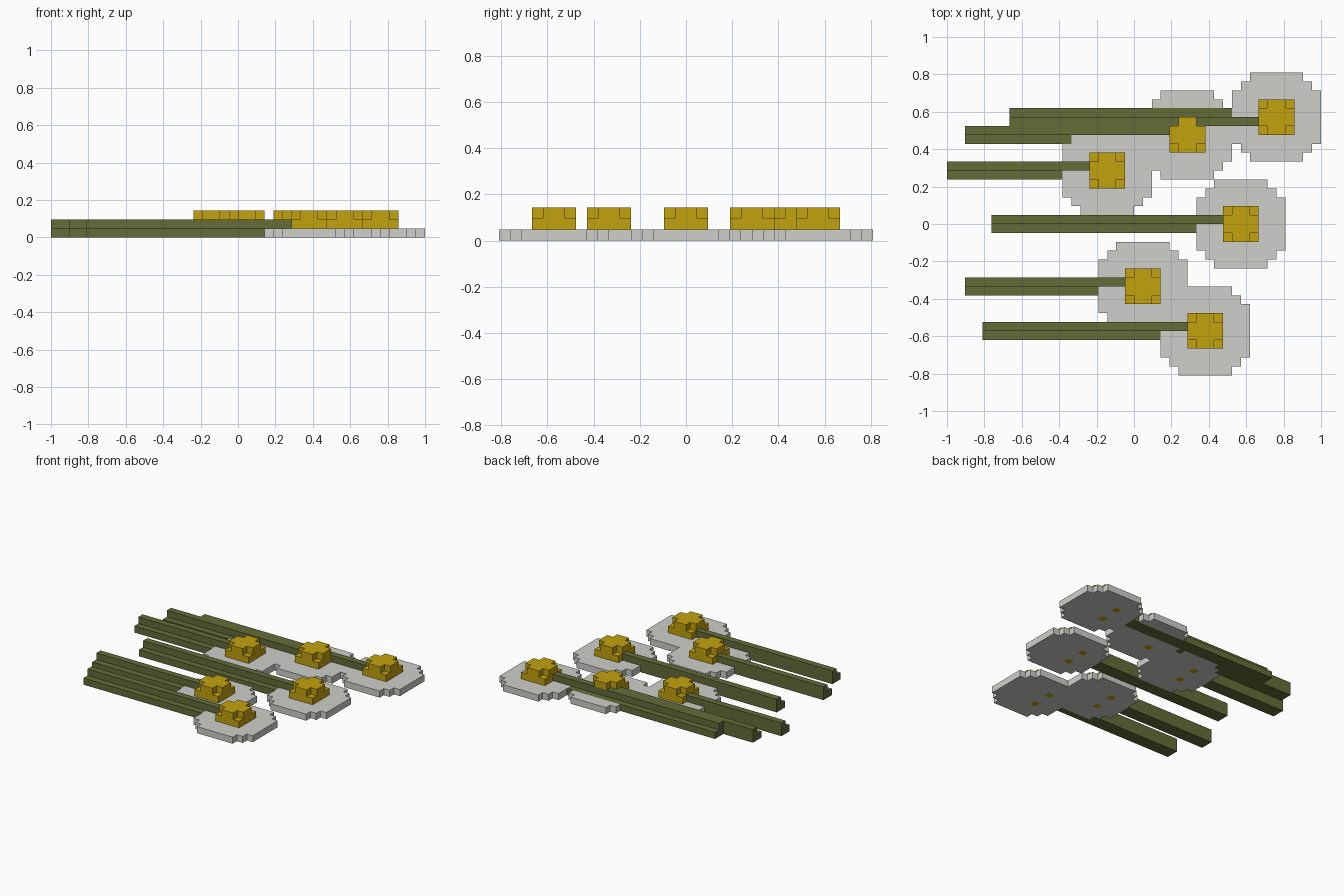
import bpy, bmesh
from mathutils import Vector

cube = bpy.data.objects.get("Cube")
if cube:
    bpy.data.objects.remove(cube, do_unlink=True)

UNIT = 2 / 42                      # edge of one block
ORIGIN = Vector((-1, -17 * UNIT, 0))


def material(name, rgb):
    m = bpy.data.materials.new(name)
    m.use_nodes = True
    m.diffuse_color = (*rgb, 1)
    m.node_tree.nodes["Principled BSDF"].inputs["Base Color"].default_value = (*rgb, 1)
    return m


MATS = {
    "petals": material("petal white", (0.62, 0.63, 0.59)),
    "centre": material("pollen yellow", (0.55, 0.36, 0.004)),
    "stem": material("stem green", (0.127, 0.15, 0.04)),
}

cells = {}                         # block position -> part name


def fill(part, xs, ys, zs):
    for x in xs:
        for y in ys:
            for z in zs:
                cells[x, y, z] = part


def stem(name, x, y, start, high, low):
    """L-shaped stem: a tall row that reaches the centre beside a low row."""
    fill("stem_" + name, range(start, x), [y + high, y + low], [0])
    fill("stem_" + name, range(start, x + 3), [y + high], [1])


def petals(name, x, y):
    """Round disc of ten rows, narrowed at both ends."""
    for row in range(10):
        inset = max(0, 2 - min(row, 9 - row))
        fill("petals_" + name, range(x + inset, x + 10 - inset), [y + row], [0])


def centre(name, x, y):
    """Square block, a cross on top, and two roots through the disc."""
    part = "centre_" + name
    fill(part, range(x + 3, x + 7), range(y + 3, y + 7), [1])
    fill(part, range(x + 3, x + 7), range(y + 4, y + 6), [2])
    fill(part, range(x + 4, x + 6), range(y + 3, y + 7), [2])
    fill(part, [x + 3], [y + 3, y + 6], [0])


# name, disc corner x and y, stem start
FLOWERS = [
    ("front", 24, 0, 4), ("front_inner", 17, 5, 2), ("middle", 28, 12, 5),
    ("back_inner", 13, 18, 0), ("back_middle", 22, 22, 2),
]
for name, x, y, start in FLOWERS:
    stem(name, x, y, start, 5, 4)
for name, x, y, start in FLOWERS:
    petals(name, x, y)
    centre(name, x, y)

# The rear flower lies over its neighbour, its stem mirrored
stem("rear", 32, 24, 7, 4, 5)
petals("rear", 32, 24)
centre("rear", 32, 24)


def build(part):
    """Outer skin of one part, with coplanar faces merged."""
    bm = bmesh.new()
    for cell in [c for c, p in cells.items() if p == part]:
        mid = Vector(cell) + Vector((0.5, 0.5, 0.5))
        for axis in range(3):
            for sign in (-1, 1):
                n = Vector((0, 0, 0))
                n[axis] = sign
                if tuple(int(a + b) for a, b in zip(cell, n)) in cells:
                    continue
                u = Vector((0, 0, 0))
                u[(axis + 1) % 3] = 0.5
                v = n.cross(u)
                c = mid + n / 2
                ring = (c - u - v, c + u - v, c + u + v, c - u + v)
                bm.faces.new([bm.verts.new(p * UNIT + ORIGIN) for p in ring])
    bmesh.ops.remove_doubles(bm, verts=bm.verts, dist=UNIT / 100)
    bmesh.ops.dissolve_limit(bm, angle_limit=0.01, verts=bm.verts, edges=bm.edges)
    mesh = bpy.data.meshes.new(part)
    bm.normal_update()
    bm.to_mesh(mesh)
    bm.free()
    mesh.materials.append(MATS[part.split("_")[0]])
    bpy.context.collection.objects.link(bpy.data.objects.new(part, mesh))


for part in sorted(set(cells.values())):
    build(part)
